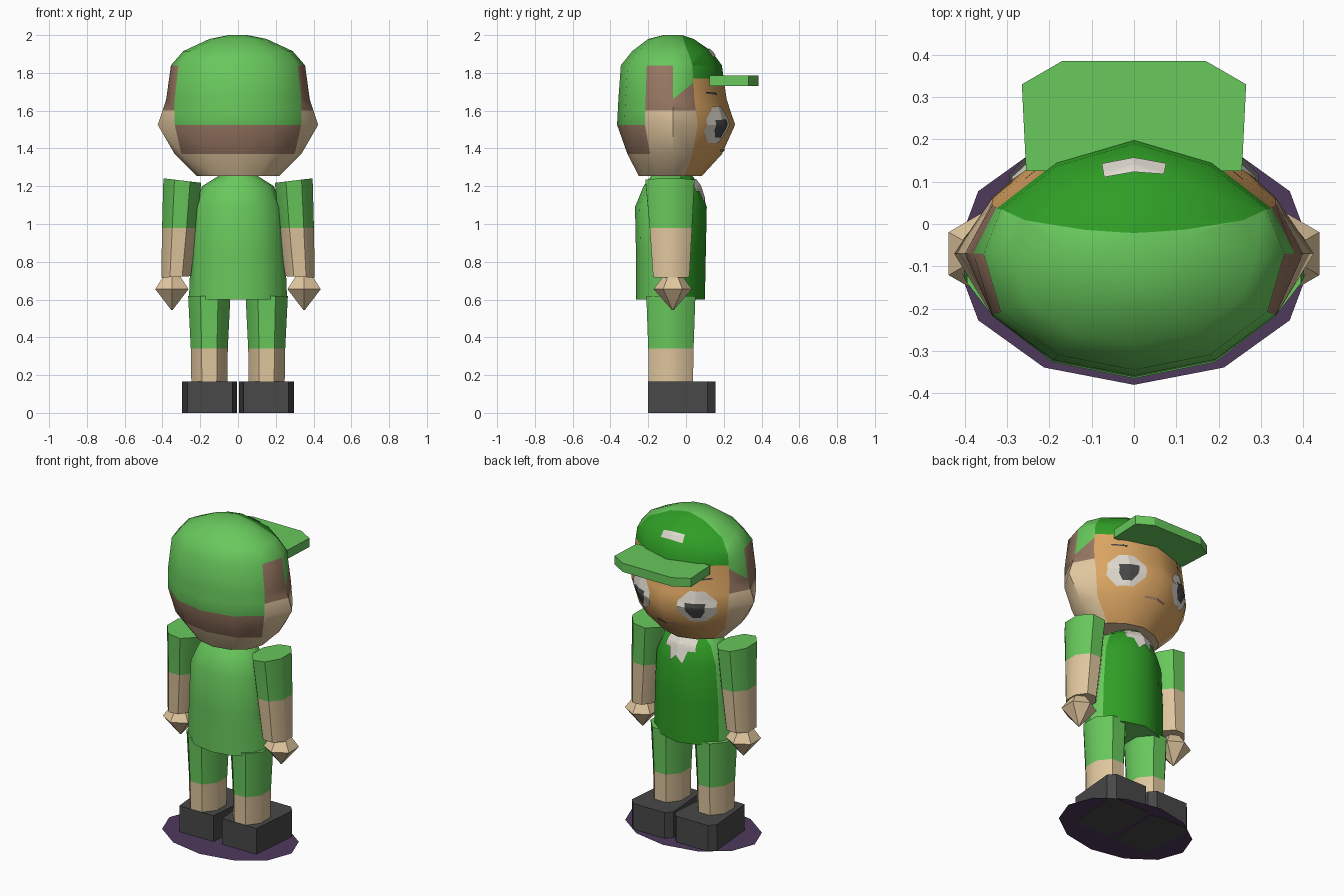
import bpy, bmesh, math
from mathutils import Vector
from mathutils.bvhtree import BVHTree

if "Cube" in bpy.data.objects:
    bpy.data.objects.remove(bpy.data.objects["Cube"])


def srgb(r, g, b):
    return tuple((c / 255 / 12.92) if c < 11 else ((c / 255 + 0.055) / 1.055) ** 2.4 for c in (r, g, b)) + (1,)


COLOURS = [("light_green", (104, 200, 92)), ("dark_green", (47, 158, 37)), ("skin", (224, 198, 158)),
           ("face_tan", (219, 165, 98)), ("hair_brown", (150, 118, 97)), ("white", (222, 217, 206)),
           ("charcoal", (72, 72, 72)), ("shadow_purple", (78, 58, 92))]
MATS = []
for mat_name, rgb in COLOURS:
    m = bpy.data.materials.new(mat_name)
    m.diffuse_color = srgb(*rgb)
    m.use_nodes = True
    m.node_tree.nodes["Principled BSDF"].inputs["Base Color"].default_value = m.diffuse_color
    MATS.append(m)
GREEN, DARK, SKIN, FACE, HAIR, WHITE, CHAR, PURPLE = range(8)


def loft(rings):
    bm = bmesh.new()
    vs = [[bm.verts.new(p) for p in r] for r in rings]
    n = len(vs[0])
    for a, b in zip(vs, vs[1:]):
        for i in range(n):
            j = (i + 1) % n
            bm.faces.new((a[i], a[j], b[j], b[i]))
    bm.faces.new(vs[0][::-1])
    bm.faces.new(vs[-1])
    bmesh.ops.recalc_face_normals(bm, faces=bm.faces)
    return bm


def cut(bm, co, no, test=lambda c: True):
    faces = [f for f in bm.faces if test(f.calc_center_median())]
    geom = list({e for f in faces for e in f.edges}) + list({v for f in faces for v in f.verts}) + faces
    bmesh.ops.bisect_plane(bm, geom=geom, plane_co=co, plane_no=no, dist=1e-5)


def finish(name, bm, colour, smooth=None):
    me = bpy.data.meshes.new(name)
    for m in MATS:
        me.materials.append(m)
    for f in bm.faces:
        f.material_index = colour(f.calc_center_median()) if callable(colour) else colour
    bm.to_mesh(me)
    bm.free()
    ob = bpy.data.objects.new(name, me)
    bpy.context.collection.objects.link(ob)
    if smooth:
        bpy.ops.object.select_all(action='DESELECT')
        ob.select_set(True)
        bpy.context.view_layer.objects.active = ob
        bpy.ops.object.shade_smooth_by_angle(angle=math.radians(smooth))
    return ob


def body_ring(z, xc, xs, yb, yf, yc=-0.07):
    # twelve-sided section: centre, middle, corner and side columns
    f, b, xm = yf - yc, yb - yc, 0.57 * xc
    half = [(xm, yc + .8 * f), (xc, yc + .4 * f), (xs, yc), (xc, yc + .5 * b), (xm, yc + .87 * b)]
    pts = [(0, yf)] + half + [(0, yb)] + [(-x, y) for x, y in half[::-1]]
    return [Vector((x, y, z)) for x, y in pts]


def oval(cx, cy, rx, ry, z, n=8, tilt=0):
    k = 1 / math.cos(math.pi / n)
    out = []
    for i in range(n):
        a = 2 * math.pi * (i + .5) / n
        dx = rx * k * math.cos(a)
        out.append(Vector((cx + dx, cy + ry * k * math.sin(a), z + tilt * dx)))
    return out


def decal(name, tree, outline, colour, lift):
    # thin plate draped over the front of a surface
    c = sum((Vector(p) for p in outline), Vector((0, 0))) / len(outline)
    loop = [Vector(p).lerp(Vector(q), t / 4) for p, q in zip(outline, outline[1:] + outline[:1]) for t in range(4)]
    bm = bmesh.new()

    def drop(p):
        hit, no, _, _ = tree.ray_cast(Vector((p.x, 2, p.y)), Vector((0, -1, 0)))
        return bm.verts.new(hit + no * lift)
    rings = [[drop(c.lerp(p, s)) for p in loop] for s in (1, .75, .5, .25)]
    mid, n = drop(c), len(loop)
    for i in range(n):
        j = (i + 1) % n
        for a, b in zip(rings, rings[1:]):
            bm.faces.new((a[i], a[j], b[j], b[i]))
        bm.faces.new((rings[-1][i], rings[-1][j], mid))
    bmesh.ops.recalc_face_normals(bm, faces=bm.faces)
    if sum(f.normal.y for f in bm.faces) < 0:
        bmesh.ops.reverse_faces(bm, faces=bm.faces)
    finish(name, bm, colour)


# Head with cap, hair and face regions
head = loft([body_ring(*r) for r in (
    (1.255, .19, .22, -.25, .085), (1.37, .30, .335, -.31, .19), (1.525, .335, .425, -.365, .26),
    (1.66, .335, .38, -.358, .215), (1.84, .315, .355, -.345, .19), (1.915, .255, .29, -.285, .135),
    (1.98, .13, .15, -.20, .04), (2.0, .04, .05, -.12, -.02))])
cut(head, (0, 0, 1.6), (0, 0, 1))
cut(head, (0, 0, 1.77), (0, 0, 1), lambda c: c.y > .04)
cut(head, (0, -.07, 1.66), (0, -.11, .135), lambda c: -.08 < c.y < .04 and 1.6 < c.z < 1.84)
EDGE = Vector((0, 1, .35))
cut(head, (0, .035, 1.84), EDGE, lambda c: c.z > 1.84)


def head_colour(c):
    if c.z > 1.84:
        return DARK if (c - Vector((0, .035, 1.84))).dot(EDGE) > 0 else GREEN
    if abs(c.x) < .33 and c.y > .07 or c.y > .1 or (c.y > .02 and c.z < 1.38 and abs(c.x) < .22):
        return DARK if c.z > 1.77 else FACE
    if c.y < -.2:
        return GREEN if c.z > 1.525 else HAIR if c.z > 1.37 else SKIN
    if c.y > -.07 and c.z > 1.6 and c.z > 1.66 + (c.y + .07) * .815:
        return GREEN
    return HAIR if c.z > 1.6 else SKIN


head_tree = BVHTree.FromBMesh(head)
finish("head", head, head_colour, 40)

# Cap brim
half = [(.255, .125), (.265, .33), (.17, .385)]
outline = half + [(-x, y) for x, y in half[::-1]]
finish("cap_brim", loft([[Vector((x, y, z)) for x, y in outline] for z in (1.73, 1.785)]), GREEN)

# Cap patch and mouth
decal("cap_patch", head_tree, [(-.075, 1.88), (0, 1.89), (.075, 1.88), (.07, 1.915), (0, 1.925), (-.07, 1.92)], WHITE, .005)
decal("mouth", head_tree, [(-.07, 1.385), (.07, 1.385), (.07, 1.397), (-.07, 1.397)], HAIR, .005)

# Torso with darker apron front
torso = loft([body_ring(*r, yc=-.08) for r in (
    (.6, .225, .26, -.265, .10), (.85, .22, .25, -.265, .105), (1.09, .205, .235, -.27, .11),
    (1.2, .16, .19, -.225, .075), (1.26, .08, .095, -.18, .03))])
torso_tree = BVHTree.FromBMesh(torso)
finish("torso", torso, lambda c: DARK if c.y > -.02 and .61 < c.z < 1.255 else GREEN, 40)

# Neckerchief
side = [(.09, 1.235), (.1, 1.17), (.065, 1.19), (.04, 1.10)]
decal("neckerchief", torso_tree, side + [(0, 1.14)] + [(-x, z) for x, z in side[::-1]], WHITE, .006)

for s, tag in ((1, "right"), (-1, "left")):
    # Eyes and brows
    eye = [(s * (.19 + .095 * x), 1.525 + .095 * z) for x, z in
           ((-1, .35), (-.4, 1), (.4, 1), (1, .35), (1, -.35), (.4, -1), (-.4, -1), (-1, -.35))]
    decal(tag + "_eye", head_tree, eye, WHITE, .005)
    pupil = [(s * (.187 + x), 1.51 + z) for x, z in
             ((-.05, .04), (.05, .04), (.045, -.01), (.02, -.05), (-.02, -.05), (-.045, -.01))]
    decal(tag + "_pupil", head_tree, pupil, CHAR, .009)
    decal(tag + "_brow", head_tree, [(s * .18, 1.683), (s * .255, 1.69), (s * .255, 1.7), (s * .18, 1.693)], CHAR, .005)

    # Sleeve and forearm
    arm = loft([oval(s * .295, -.085, .1, .13, 1.23, tilt=.12 * s), oval(s * .31, -.08, .092, .112, .98),
                oval(s * .328, -.078, .078, .096, .72, tilt=-.05 * s)])
    finish(tag + "_arm", arm, lambda c: GREEN if c.z > .98 else SKIN, 40)

    # Hand
    hand = loft([oval(s * .35, -.07, r, r, z, 6) for r, z in ((.04, .73), (.088, .655), (.004, .545))])
    finish(tag + "_hand", hand, SKIN)

    # Leg with trouser hem
    leg = loft([oval(s * .152, -.08, rx, ry, z) for rx, ry, z in
                ((.112, .13, .62), (.098, .12, .34), (.095, .117, .15))])
    finish(tag + "_leg", leg, lambda c: GREEN if c.z > .34 else SKIN, 40)

    # Shoe
    sole = [(.03, -.2), (.268, -.2), (.296, .115), (.26, .155), (.04, .155), (.006, .115)]
    finish(tag + "_shoe", loft([[Vector((s * x, y, z)) for x, y in sole] for z in (0, .165)]), CHAR)

# Ground disc
disc = bmesh.new()
disc.faces.new([disc.verts.new((.425 * math.sin(i * math.pi / 6), -.075 + .305 * math.cos(i * math.pi / 6), .003))
                for i in range(12)][::-1])
finish("ground_disc", disc, PURPLE)
